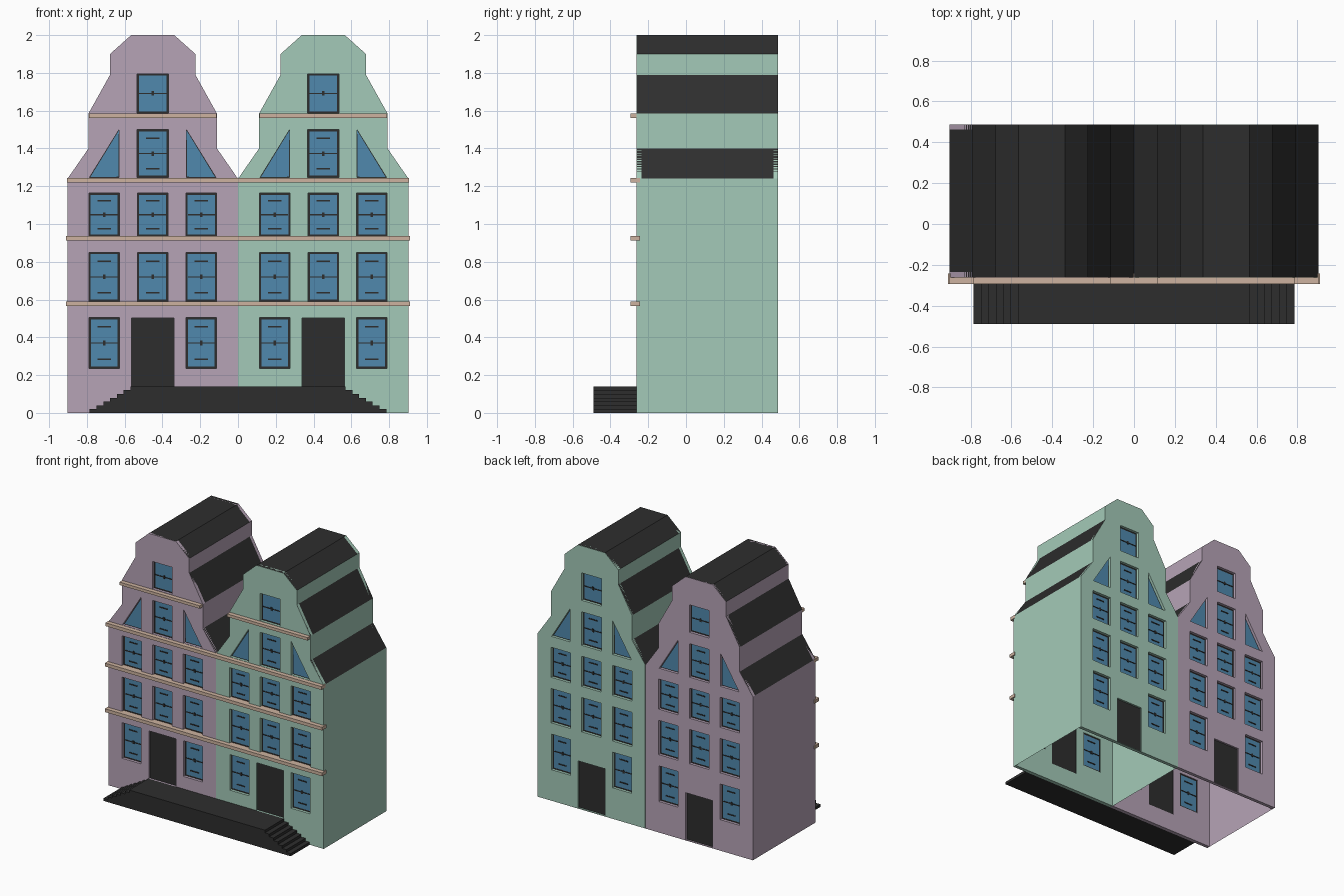
import bpy, bmesh, math
from mathutils import Matrix

if "Cube" in bpy.data.objects:
    bpy.data.objects.remove(bpy.data.objects["Cube"])

def mat(name, c):
    m = bpy.data.materials.new(name)
    m.diffuse_color = (*c, 1)
    m.use_nodes = True
    m.node_tree.nodes["Principled BSDF"].inputs["Base Color"].default_value = m.diffuse_color
    return m

PURPLE = mat("mauve plaster", (0.47, 0.37, 0.47))
GREEN = mat("mint plaster", (0.37, 0.59, 0.48))
DARK = mat("charcoal", (0.027, 0.027, 0.027))
GLASS = mat("blue glass", (0.08, 0.25, 0.42))
TAN = mat("tan stone", (0.61, 0.45, 0.35))

Y0, Y1 = -0.262, 0.488     # front and back wall planes
WALL = 0.026               # gable wall thickness
CX = 0.4515                # house centre

# half of the gable outline, from the ground up
HALF = [(0.451, 0), (0.451, 1.24), (0.34, 1.40), (0.34, 1.585),
        (0.226, 1.79), (0.226, 1.90), (0.114, 2.0)]
OUTLINE = HALF + [(-x, z) for x, z in reversed(HALF)]


def rect(cx, w, z0, z1):
    return [(cx - w / 2, z0), (cx + w / 2, z0), (cx + w / 2, z1), (cx - w / 2, z1)]


# window openings, relative to the house centre
RECTS = [(s * 0.257, 0.16, 0.235, 0.505) for s in (-1, 1)]
for z0, z1 in ((0.59, 0.85), (0.935, 1.163)):
    RECTS += [(x, 0.163, z0, z1) for x in (-0.257, 0, 0.257)]
RECTS += [(0, 0.165, 1.246, 1.50), (0, 0.165, 1.587, 1.795)]
TRIS = [[(s * 0.178, 1.246), (s * 0.335, 1.246), (s * 0.178, 1.50)] for s in (-1, 1)]


def finish(name, bm, mats, recalc=True):
    if recalc:
        bmesh.ops.recalc_face_normals(bm, faces=bm.faces)
    me = bpy.data.meshes.new(name)
    bm.to_mesh(me)
    bm.free()
    for m in mats:
        me.materials.append(m)
    ob = bpy.data.objects.new(name, me)
    bpy.context.collection.objects.link(ob)
    return ob


def add_box(bm, x0, x1, y0, y1, z0, z1, mi=0):
    m = (Matrix.Translation(((x0 + x1) / 2, (y0 + y1) / 2, (z0 + z1) / 2))
         @ Matrix.Diagonal((x1 - x0, y1 - y0, z1 - z0, 1)))
    vs = bmesh.ops.create_cube(bm, size=1, matrix=m)["verts"]
    for f in {f for v in vs for f in v.link_faces}:
        f.material_index = mi


def gable(name, cx, y, holes, material):
    # flat filled outline with openings, given wall thickness
    cu = bpy.data.curves.new(name, "CURVE")
    cu.dimensions = "2D"
    cu.fill_mode = "BOTH"
    cu.extrude = WALL / 2
    for loop in [OUTLINE] + holes:
        sp = cu.splines.new("POLY")
        sp.points.add(len(loop) - 1)
        for p, (x, z) in zip(sp.points, loop):
            p.co = (x, z, 0, 1)
        sp.use_cyclic_u = True
    tmp = bpy.data.objects.new("tmp", cu)
    bpy.context.collection.objects.link(tmp)
    bpy.context.view_layer.update()
    me = bpy.data.meshes.new_from_object(
        tmp.evaluated_get(bpy.context.evaluated_depsgraph_get()))
    bpy.data.objects.remove(tmp)
    me.transform(Matrix.Translation((cx, y, 0)) @ Matrix.Rotation(math.pi / 2, 4, "X"))
    bm = bmesh.new()
    bm.from_mesh(me)
    bmesh.ops.remove_doubles(bm, verts=bm.verts, dist=1e-5)
    for f in bm.faces:
        f.material_index = 0
        f.smooth = False
    finish(name, bm, [material])


def windows(name, cx, y):
    # thin panes: dark frame ring, blue glass, dark glazing bars
    bm = bmesh.new()
    for poly, t in [(rect(*r), 0.014) for r in RECTS] + [(p, 0.006) for p in TRIS]:
        f = bm.faces.new([bm.verts.new((cx + x, y, z)) for x, z in poly])
        f.normal_update()
        bmesh.ops.inset_individual(bm, faces=[f], thickness=t)
        f.material_index = 1
    for x, w, z0, z1 in RECTS:
        x, zm, h = x + cx, (z0 + z1) / 2, z1 - z0
        add_box(bm, x - w / 2 + .01, x + w / 2 - .01, y - .004, y + .004, zm - .003, zm + .003)
        add_box(bm, x - .007, x + .007, y - .004, y + .004, zm - .012, zm + .012)
        if h > 0.22:
            for s in (-1, 1):
                zc = zm + s * h * 0.32
                add_box(bm, x - .035, x + .035, y - .004, y + .004, zc - .004, zc + .004)
    finish(name, bm, [DARK, GLASS], recalc=False)


for side, label, plaster in ((-1, "left", PURPLE), (1, "right", GREEN)):
    cx = side * CX

    # side walls and roof: outline swept front to back, open below
    bm = bmesh.new()
    a = [bm.verts.new((cx + x, Y0 + 0.002, z)) for x, z in OUTLINE]
    b = [bm.verts.new((cx + x, Y1 - 0.002, z)) for x, z in OUTLINE]
    for i in range(len(a) - 1):
        f = bm.faces.new((a[i], a[i + 1], b[i + 1], b[i]))
        f.normal_update()
        f.material_index = 1 if abs(f.normal.z) > 0.1 else 0   # slopes are roof
    finish(label + "_walls_and_roof", bm, [plaster, DARK], recalc=False)

    # front and back gables with windows and door
    for face, y, inward, d0 in (("front", Y0, 1, 0.14), ("back", Y1, -1, 0.004)):
        door = (0, 0.226, d0, d0 + 0.363 if d0 > 0.1 else 0.362)
        holes = [rect(*r) for r in RECTS + [door]] + TRIS
        gable(f"{label}_{face}_gable", cx, y + inward * WALL / 2, holes, plaster)
        windows(f"{label}_{face}_windows", cx, y + inward * 0.021)
        bm = bmesh.new()
        yd = y + inward * 0.018
        add_box(bm, cx - 0.113, cx + 0.113, yd - 0.004, yd + 0.004, door[2], door[3])
        finish(f"{label}_{face}_door", bm, [DARK])

    # short upper ledge
    bm = bmesh.new()
    add_box(bm, cx - 0.337, cx + 0.337, -0.295, -0.243, 1.562, 1.584)
    finish(label + "_upper_ledge", bm, [TAN])

# long stone ledges across both houses
for i, (z, hx) in enumerate(((0.566, 0.911), (0.912, 0.911), (1.219, 0.905))):
    bm = bmesh.new()
    add_box(bm, -hx, hx, -0.295, -0.243, z, z + 0.025)
    finish(f"front_ledge_{i + 1}", bm, [TAN])

# front landing with steps at both ends, as one stepped profile
N = 7
right = [(0.785, 0)]
for k in range(N):
    x = 0.785 - k * 0.036
    right += [(x, (k + 1) * 0.02), (x - 0.036 if k < N - 1 else 0.0, (k + 1) * 0.02)]
right = right[:-1]
prof = right + [(-x, z) for x, z in reversed(right)]
bm = bmesh.new()
face = bm.faces.new([bm.verts.new((x, -0.49, z)) for x, z in prof])
ext = bmesh.ops.extrude_face_region(bm, geom=[face])
bmesh.ops.translate(bm, vec=(0, 0.49 + Y0, 0),
                    verts=[g for g in ext["geom"] if isinstance(g, bmesh.types.BMVert)])
finish("front_landing_steps", bm, [DARK])
